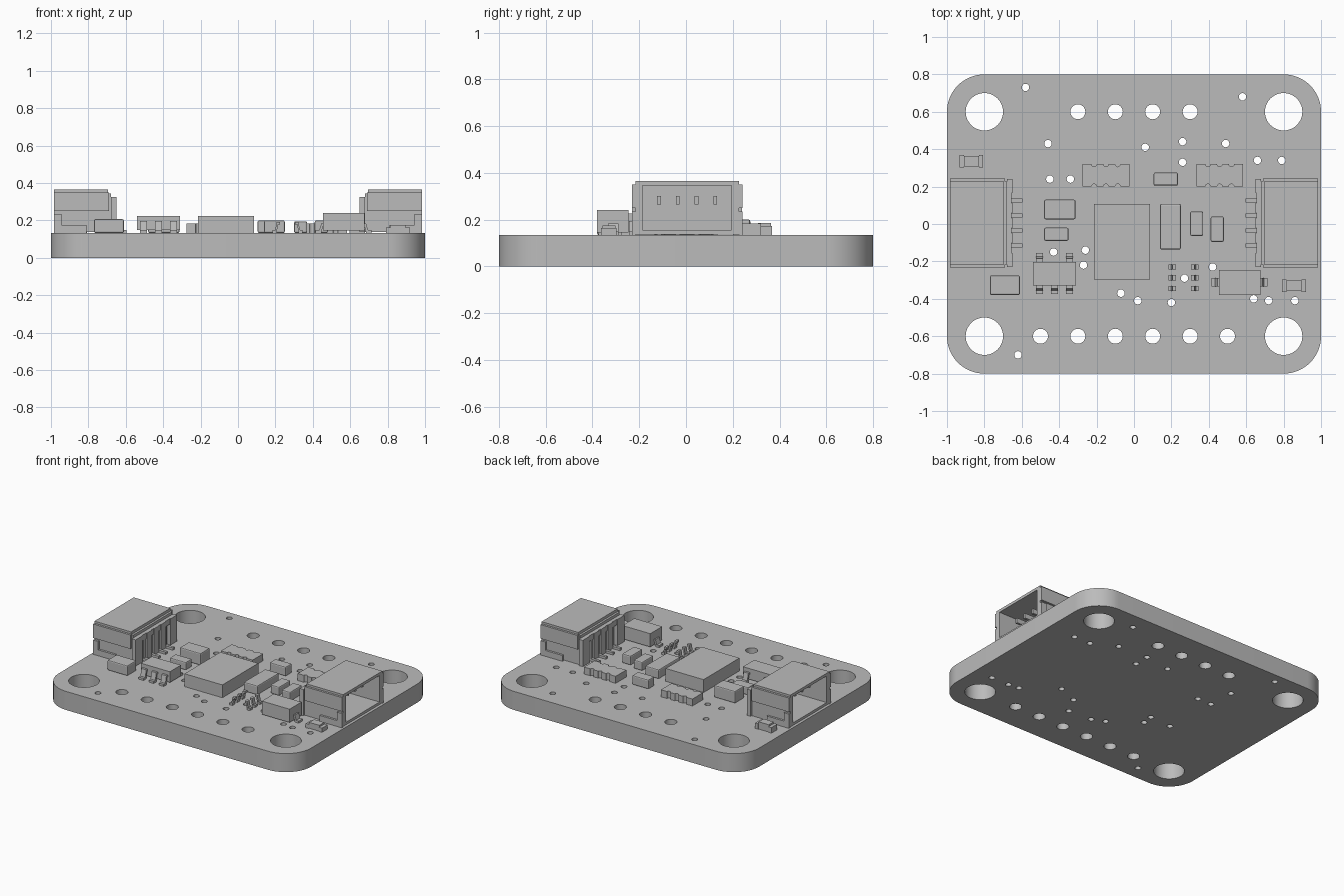
import bpy, bmesh, math
from mathutils import Matrix

cube = bpy.data.objects.get("Cube")
if cube:
    bpy.data.objects.remove(cube)

TOP = 0.133  # upper surface of the board

grey = bpy.data.materials.new("plain_grey")
grey.use_nodes = True
grey.diffuse_color = (0.5, 0.5, 0.5, 1)
grey.node_tree.nodes["Principled BSDF"].inputs["Base Color"].default_value = (0.5, 0.5, 0.5, 1)


def finish(name, bm, bevel=0):
    bmesh.ops.recalc_face_normals(bm, faces=bm.faces)
    mesh = bpy.data.meshes.new(name)
    bm.to_mesh(mesh)
    bm.free()
    mesh.materials.append(grey)
    obj = bpy.data.objects.new(name, mesh)
    bpy.context.collection.objects.link(obj)
    if bevel:
        mod = obj.modifiers.new("soft_edges", "BEVEL")
        mod.width = bevel
        mod.segments = 2
    return obj


def prism(bm, points, depth, matrix):
    """Extrude a flat outline along local z and place it."""
    rings = [[bm.verts.new(matrix @ Matrix.Translation((x, y, z)).translation)
              for x, y in points] for z in (0, depth)]
    bm.faces.new(rings[0])
    bm.faces.new(rings[1])
    n = len(points)
    for i in range(n):
        j = (i + 1) % n
        bm.faces.new((rings[0][i], rings[0][j], rings[1][j], rings[1][i]))


def box(bm, x0, x1, y0, y1, z0, z1):
    prism(bm, [(x0, y0), (x1, y0), (x1, y1), (x0, y1)], z1 - z0,
          Matrix.Translation((0, 0, z0)))


def lead(bm, x, y, angle, length, width, height, t=0.015):
    """Bent lead pointing outwards at an angle about z."""
    outline = [(0, height), (length * .45, height), (length * .65, t), (length, t),
               (length, 0), (length * .45, 0), (length * .3, height - t), (0, height - t)]
    place = (Matrix.Translation((x, y, TOP)) @ Matrix.Rotation(math.radians(angle), 4, "Z")
             @ Matrix.Translation((0, width / 2, 0)) @ Matrix.Rotation(math.pi / 2, 4, "X"))
    prism(bm, outline, width, place)


def arc(cx, cy, r, start, end, steps):
    return [(cx + r * math.cos(math.radians(start + (end - start) * i / steps)),
             cy + r * math.sin(math.radians(start + (end - start) * i / steps)))
            for i in range(steps + 1)]


# Board: filled outline with drilled holes
curve = bpy.data.curves.new("board_outline", "CURVE")
curve.dimensions = "2D"
curve.fill_mode = "BOTH"
curve.extrude = TOP / 2


def add_loop(points):
    spline = curve.splines.new("POLY")
    spline.points.add(len(points) - 1)
    for p, (x, y) in zip(spline.points, points):
        p.co = (x, y, 0, 1)
    spline.use_cyclic_u = True


def add_hole(x, y, r, steps):
    add_loop(arc(x, y, r, 0, 360, steps)[:-1])


outline = []
for sx, sy, a in ((1, 1, 0), (-1, 1, 90), (-1, -1, 180), (1, -1, 270)):
    outline += arc(sx * .8, sy * .6, .2, a, a + 90, 16)
    add_hole(sx * .8, sy * .6, .1, 48)
add_loop(outline)
for i in range(4):
    add_hole(-.3 + .2 * i, .6, .04, 24)
for i in range(6):
    add_hole(-.5 + .2 * i, -.6, .04, 24)
vias = [(-.58, .73), (.58, .68), (-.46, .43), (.06, .41), (.26, .44), (.49, .43),
        (.26, .33), (.66, .34), (.79, .34), (-.45, .24), (-.34, .24), (-.43, -.15),
        (-.26, -.14), (-.27, -.22), (-.07, -.37), (.02, -.41), (.2, -.42),
        (.27, -.29), (.42, -.23), (.64, -.4), (.72, -.41), (.86, -.41), (-.62, -.7)]
for x, y in vias:
    add_hole(x, y, .02, 16)
temp = bpy.data.objects.new("board_outline", curve)
bpy.context.collection.objects.link(temp)
bpy.context.view_layer.update()
mesh = bpy.data.meshes.new_from_object(temp.evaluated_get(bpy.context.evaluated_depsgraph_get()))
bpy.data.objects.remove(temp)
bm = bmesh.new()
bm.from_mesh(mesh)
bmesh.ops.remove_doubles(bm, verts=bm.verts, dist=1e-5)
bmesh.ops.translate(bm, verts=bm.verts, vec=(0, 0, TOP / 2))
board = finish("board", bm)
bpy.context.view_layer.objects.active = board
board.select_set(True)
bpy.ops.object.shade_smooth_by_angle()
board.select_set(False)

# Plain block components: x range, y range, top
blocks = {
    "main_chip": (-.215, .085, -.298, .108, .225),
    "tall_block": (.14, .25, -.137, .108, .2),
    "capacitor_a": (.3, .37, -.063, .067, .195),
    "capacitor_b": (.41, .48, -.095, .04, .2),
    "capacitor_c": (.105, .235, .205, .275, .2),
    "capacitor_d": (-.48, -.313, .025, .13, .22),
    "capacitor_e": (-.48, -.35, -.09, -.02, .19),
    "capacitor_f": (-.77, -.61, -.38, -.275, .207),
}
for name, (x0, x1, y0, y1, top) in blocks.items():
    bm = bmesh.new()
    box(bm, x0, x1, y0, y1, TOP, top)
    finish(name, bm, 0 if name == "main_chip" else .008)

# Five-lead regulator
bm = bmesh.new()
box(bm, -.54, -.31, -.328, -.202, .148, .225)
for x in (-.505, -.425, -.345):
    lead(bm, x, -.32, -90, .055, .038, .065)
    if x != -.425:
        lead(bm, x, -.21, 90, .055, .038, .065)
finish("regulator", bm)

# Diode with two leads
bm = bmesh.new()
box(bm, .455, .675, -.38, -.245, .145, .24)
lead(bm, .47, -.312, 180, .055, .045, .05)
lead(bm, .66, -.312, 0, .055, .045, .05)
finish("diode", bm)

# Six free-standing leads
bm = bmesh.new()
for y in (-.23, -.288, -.345):
    lead(bm, .225, y, 180, .04, .028, .06)
    lead(bm, .305, y, 0, .04, .028, .06)
finish("small_leads", bm)

# Resistor arrays with scalloped long sides
for name, cx in (("resistor_array_right", -.15), ("resistor_array_left", .458)):
    side = [(-.125, -.06)]
    for i in (-1, 0, 1):
        side += arc(i * .063, -.06, .014, 180, 0, 6)
    side.append((.125, -.06))
    full = side + [(-x, -y) for x, y in side]
    bm = bmesh.new()
    prism(bm, full, .05, Matrix.Translation((cx, .26, TOP)))
    finish(name, bm)

# Small two-terminal chips: raised body between end caps
for name, cx, cy, top in (("small_resistor", -.87, .335, .185), ("indicator_light", .855, -.33, .175)):
    bm = bmesh.new()
    box(bm, cx - .04, cx + .04, cy - .028, cy + .028, TOP, top)
    for s in (-1, 1):
        a, b = sorted((cx + s * .04, cx + s * .064))
        box(bm, a, b, cy - .033, cy + .033, TOP, top - .012)
    finish(name, bm)

# Side-entry connectors, open towards the board's short edges
for name, s in (("connector_left", 1), ("connector_right", -1)):
    bm = bmesh.new()
    low, wide, inner, cy = .137, .222, .19, .005

    def cbox(x0, x1, y0, y1, z0, z1):
        a, b = sorted((s * x0, s * x1))
        box(bm, a, b, cy + y0, cy + y1, z0, z1)

    cbox(.695, .985, -wide, wide, .345, .365)    # roof
    cbox(.695, .985, -inner, inner, low, .155)   # floor
    cbox(.68, .72, -inner, inner, low, .345)     # back wall
    for t in (-1, 1):
        def side(x0, x1, y0, y1, z0, z1):
            cbox(x0, x1, *sorted((t * y0, t * y1)), z0, z1)

        side(.68, .985, inner, wide, low, .345)      # side wall
        side(.69, .985, wide, .237, .25, .35)        # side rail
        side(.945, .985, wide, .237, TOP, .235)      # solder tab
        side(.81, .945, wide, .237, TOP, .175)
        side(.65, .68, .16, .235, low, .325)         # rear corner post
    for i in range(3):
        y = -.08 + .08 * i
        cbox(.65, .68, y - .027, y + .027, low, .325)  # rear ribs
    cbox(.655, .68, -.2, .2, .285, .325)
    for i in range(4):
        y = -.12 + .08 * i
        cbox(.72, .9, y - .008, y + .008, .265, .3)    # contact blade
        cbox(.66, .68, y - .01, y + .01, TOP, .285)    # contact riser
        cbox(.597, .68, y - .01, y + .01, TOP, .15)    # contact foot
    finish(name, bm)
